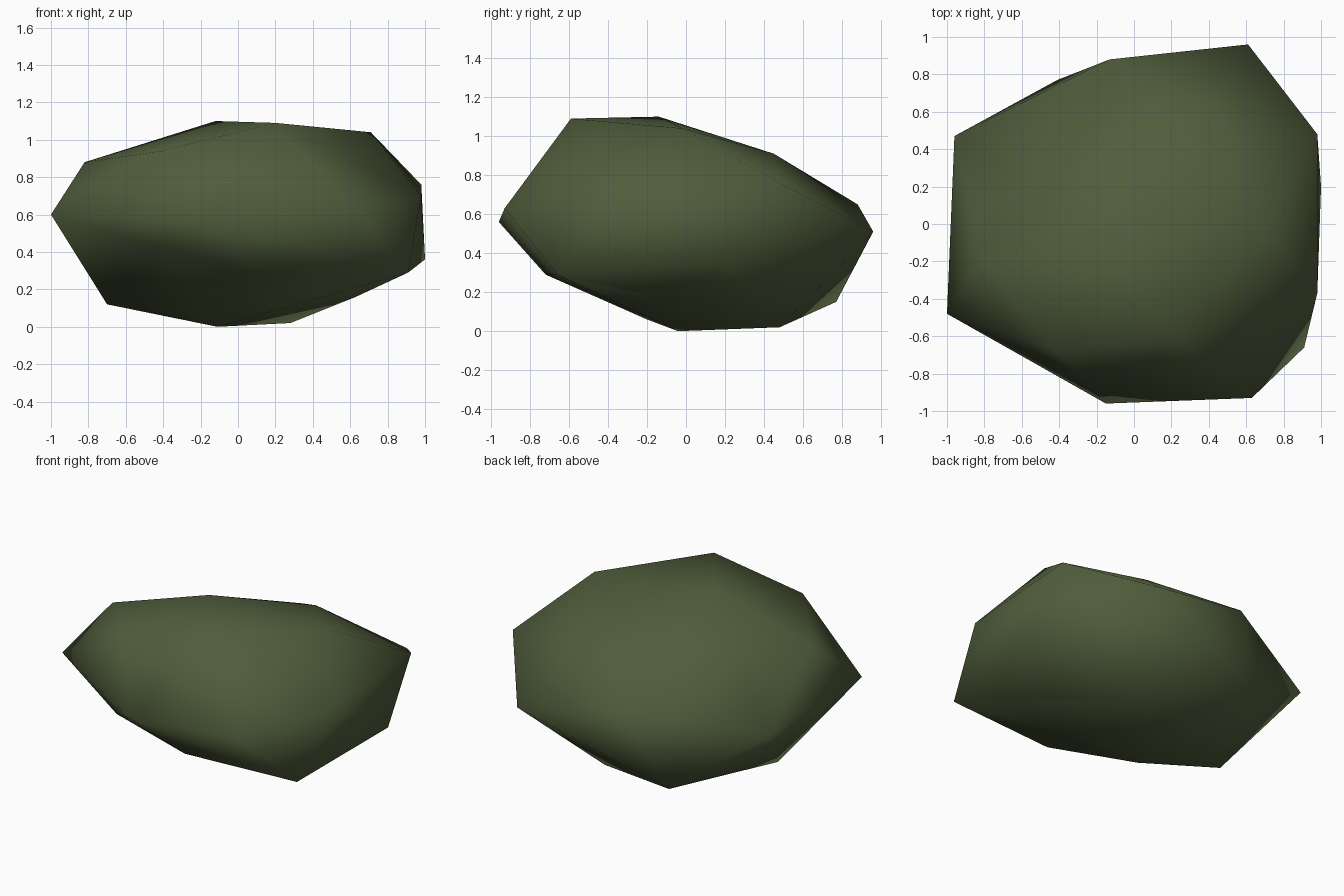
import bpy
import bmesh

default_cube = bpy.data.objects.get("Cube")
if default_cube:
    bpy.data.objects.remove(default_cube, do_unlink=True)


def make_material(name, colour):
    material = bpy.data.materials.new(name)
    material.use_nodes = True
    material.diffuse_color = colour
    shader = material.node_tree.nodes["Principled BSDF"]
    shader.inputs["Base Color"].default_value = colour
    shader.inputs["Roughness"].default_value = 0.9
    return material


def make_boulder(name, corner_groups, material):
    """Wrap a faceted stone around its corner points, then shade it smooth."""
    bm = bmesh.new()
    for group in corner_groups:
        for corner in group:
            bm.verts.new(corner)
    hull = bmesh.ops.convex_hull(bm, input=bm.verts[:])
    # Drop any corner that ended up inside the stone
    loose = [v for v in bm.verts if not v.link_faces]
    bmesh.ops.delete(bm, geom=loose, context="VERTS")
    bmesh.ops.recalc_face_normals(bm, faces=bm.faces[:])
    for face in bm.faces:
        face.smooth = True
    mesh = bpy.data.meshes.new(name)
    bm.to_mesh(mesh)
    bm.free()
    mesh.materials.append(material)
    boulder = bpy.data.objects.new(name, mesh)
    bpy.context.scene.collection.objects.link(boulder)
    return boulder


# Crown: the broad sloping top
crown = [
    (-.12, -.14, 1.1), (.2, -.59, 1.09), (.71, -.02, 1.04),
    (.28, .45, .91), (-.82, -.19, .88), (-.41, -.68, .94),
]
# Girdle: the widest ring of corners
girdle = [
    (-1, -.48, .6), (-.15, -.96, .56), (.63, -.93, .63), (.98, -.37, .7),
    (.98, .48, .76), (.61, .96, .51), (-.13, .88, .65), (-.96, .47, .55),
]
# Undercut: corners where the sides turn in towards the ground
undercut = [
    (1, .2, .36), (.91, -.66, .29), (.1, -.72, .29),
    (-.41, -.73, .43), (-.7, 0, .12), (-.41, .77, .15), (.63, -.05, .16),
]
# Foot: the small area that rests on the ground
foot = [(-.11, -.04, 0), (.28, .48, .02), (-.2, -.2, .06)]

moss_green = make_material("moss_green", (.08, .11, .045, 1))
make_boulder("boulder", [crown, girdle, undercut, foot], moss_green)
